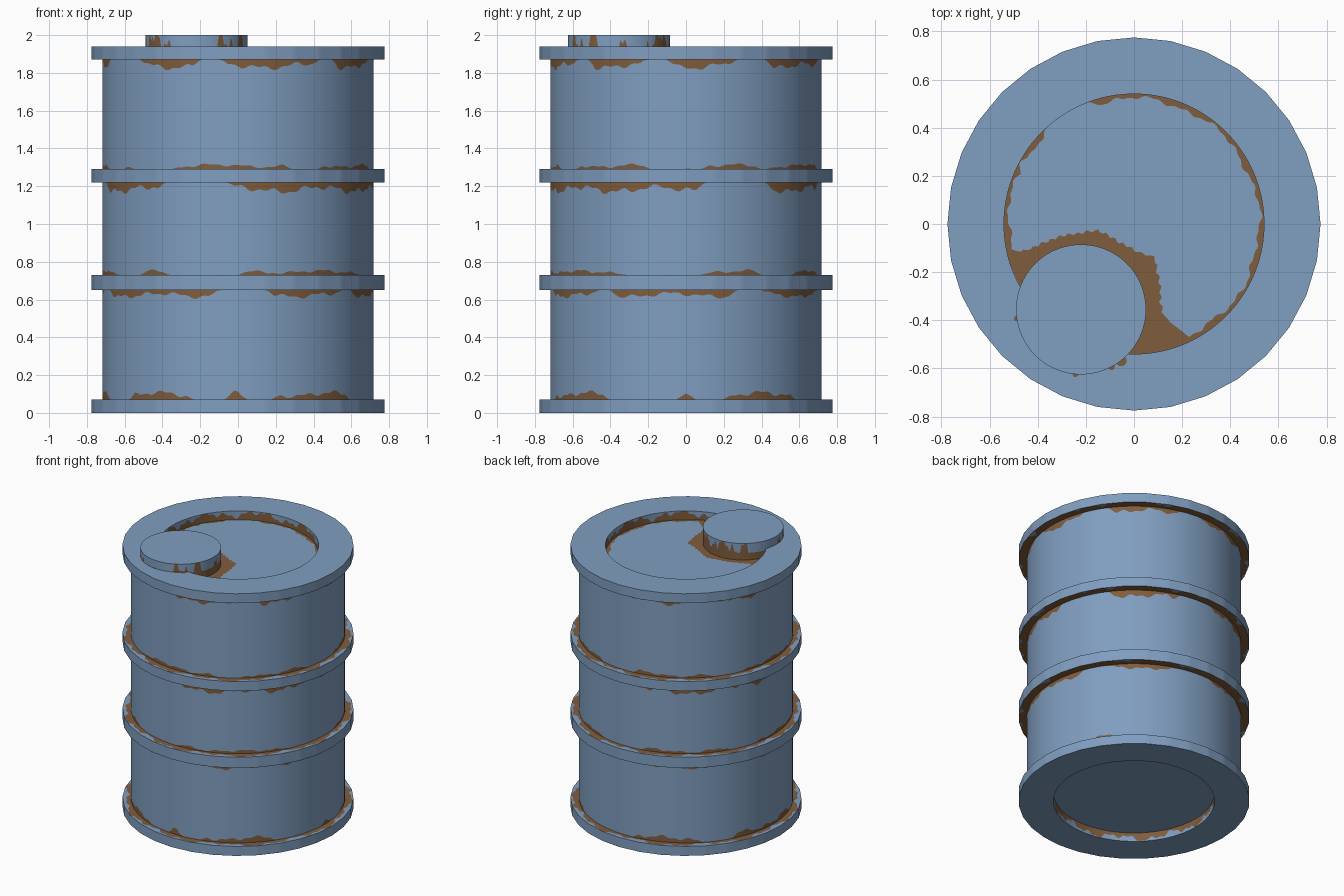
import bpy, bmesh, math

if "Cube" in bpy.data.objects:
    bpy.data.objects.remove(bpy.data.objects["Cube"])

N = 256           # columns around (8 per barrel facet)
SIDES = 32


def material(name, rgb):
    m = bpy.data.materials.new(name)
    m.diffuse_color = (*rgb, 1)
    m.use_nodes = True
    m.node_tree.nodes["Principled BSDF"].inputs["Base Color"].default_value = m.diffuse_color
    return m


BLUE = material("blue_paint", (0.216, 0.342, 0.527))
RUST = material("rust_brown", (0.216, 0.109, 0.045))


def noise(a, seed):
    return (1 + 0.35 * math.sin(9 * a + seed) + 0.3 * math.sin(23 * a + 2.3 * seed)
            + 0.2 * math.sin(53 * a + 3.1 * seed))


def patches(spans, height, seed, base=0.0):
    """Rust height around the barrel: ragged patches over angle spans (degrees, 0 = front)."""
    def f(a):
        for lo, hi in spans:
            d = (math.degrees(a) - lo) % 360
            if d < hi - lo:
                edge = min(1, d / 4, (hi - lo - d) / 4)
                return max(base, height * edge * max(0.3, noise(a, seed)))
        return base
    return f


def ragged(width, seed, bias=0.0):
    return lambda a: max(0, width * (noise(a, seed) + bias))


def none(a):
    return 0.0


def polygon(a):
    s = math.tau / SIDES
    return math.cos(s / 2) / math.cos(a % s - s / 2)


def band(bm, p0, p1, f0=none, f1=none, centre=(0, 0)):
    """Revolved strip from p0 to p1 (r, z, faceted); f0 / f1 give rust width from each end."""
    length = math.hypot(p1[0] - p0[0], p1[1] - p0[1])
    cols, widths = [], []
    for i in range(N):
        a = math.tau * i / N
        t0 = min(1, f0(a) / length)
        t1 = max(t0, 1 - f1(a) / length)
        col = []
        ra, rb = [p[0] * (polygon(a) if p[2] else 1) for p in (p0, p1)]
        for t in (0, t0, t1, 1):
            r = ra + (rb - ra) * t
            z = p0[1] + (p1[1] - p0[1]) * t
            col.append(bm.verts.new((centre[0] + r * math.sin(a), centre[1] - r * math.cos(a), z)))
        cols.append(col)
        widths.append((t0, t1 - t0, 1 - t1))
    for i in range(N):
        j = (i + 1) % N
        for k in range(3):
            if widths[i][k] + widths[j][k] > 1e-4:
                face = bm.faces.new((cols[i][k], cols[j][k], cols[j][k + 1], cols[i][k + 1]))
                face.material_index = 0 if k == 1 else 1


def finish(bm, name):
    bmesh.ops.remove_doubles(bm, verts=bm.verts, dist=1e-5)
    bmesh.ops.recalc_face_normals(bm, faces=bm.faces)
    me = bpy.data.meshes.new(name)
    bm.to_mesh(me)
    bm.free()
    me.materials.append(BLUE)
    me.materials.append(RUST)
    ob = bpy.data.objects.new(name, me)
    bpy.context.collection.objects.link(ob)
    bpy.ops.object.select_all(action='DESELECT')
    ob.select_set(True)
    bpy.context.view_layer.objects.active = ob
    bpy.ops.object.shade_smooth_by_angle(angle=math.radians(30))


R, H, INNER = 0.718, 0.775, 0.54     # wall, hoop and recess radii

# Drum wall: three sections with rust creeping from each hoop
above = [
    patches([(-54, -19), (-6, 4), (14, 56), (86, 94), (106, 144), (185, 225), (240, 290)], 0.028, 1),
    patches([(-46, -30), (0, 64), (96, 124), (140, 165), (190, 240), (255, 300)], 0.017, 2),
    patches([(-57, -50), (-40, -37), (-29, 24), (36, 75), (88, 93), (96, 124), (127, 166),
             (185, 230), (245, 290)], 0.018, 3)]
below = [
    patches([(-71, -8), (12, 50), (56, 112), (124, 165), (185, 230), (245, 280)], 0.026, 4),
    patches([(-76, -32), (-5, 98), (126, 166), (185, 270)], 0.036, 5),
    patches([(-46, -16), (-8, 37), (44, 74), (82, 112), (126, 166), (178, 215), (228, 290)], 0.032, 6)]
bm = bmesh.new()
for (lo, hi), up, down in zip([(0.07, 0.65), (0.73, 1.22), (1.29, 1.87)], above, below):
    band(bm, (R, lo, 0), (R, hi, 0), up, down)
finish(bm, "drum_wall")

# Hoops and end rims: rust on the ledges and in the recess walls
rims = [("bottom_rim", 0, 0.07, INNER), ("lower_hoop", 0.65, 0.73, 0.70),
        ("upper_hoop", 1.22, 1.29, 0.70), ("top_rim", 1.87, 1.94, INNER)]
for n, (name, lo, hi, inner) in enumerate(rims):
    bm = bmesh.new()
    under = n > 0
    over = n < 3
    if under:
        band(bm, (R, lo, 0), (H, lo, 1), ragged(0.06, n + 2, 0.1))
    else:
        band(bm, (inner, lo, 0), (H, lo, 1))
    band(bm, (H, lo, 1), (H, hi, 1))
    if over:
        band(bm, (H, hi, 1), (R, hi, 0), none, ragged(0.036, n + 7))
    else:
        band(bm, (H, hi, 1), (inner, hi, 0))
    if n == 0:
        band(bm, (inner, 0, 0), (inner, 0.065, 0), none, ragged(0.04, 3))
    if n == 3:
        band(bm, (inner, 1.87, 0), (inner, hi, 0), ragged(0.05, 8))
    finish(bm, name)

# Recessed end plates
lid_rust = patches([(-5, 200), (223, 241), (242, 290)], 0.019, 2)
for name, z, rust in (("bottom_plate", 0.065, none), ("lid_plate", 1.875, lid_rust)):
    bm = bmesh.new()
    band(bm, (INNER, z, 0), (0, z, 0), rust)
    finish(bm, name)

# Filler cap
CX, CY, CR = -0.22, -0.355, 0.27
bm = bmesh.new()
side = patches([(-90, -24), (22, 68), (88, 102), (120, 225)], 0.10, 4, 0.06)
band(bm, (CR, 1.87, 0), (CR, 2.0, 0), side, none, (CX, CY))
band(bm, (CR, 2.0, 0), (0, 2.0, 0), centre=(CX, CY))
finish(bm, "filler_cap")

# Rust stain on the lid around the cap, kept inside the recess
keys = [(-46, .3), (-20, .3), (-12, .15), (-5, .075), (5, .06), (28, .085), (35, .105), (45, .065),
        (60, .05), (78, .065), (92, .045), (115, .045), (128, .055), (136, .075), (146, .2), (162, .3)]
bm = bmesh.new()
rows = []
for d in range(-46, 163, 2):
    for (a0, w0), (a1, w1) in zip(keys, keys[1:]):
        if a0 <= d <= a1:
            w = w0 + (w1 - w0) * (d - a0) / (a1 - a0)
    w += 0.006 * math.sin(d * 0.9)
    a = math.radians(d)
    row = []
    for k in range(7):
        r = CR - 0.01 + (w + 0.01) * k / 6
        x, y = CX + r * math.cos(a), CY + r * math.sin(a)
        s = min(1, 0.539 / math.hypot(x, y))
        row.append(bm.verts.new((x * s, y * s, 1.878)))
    rows.append(row)
for p, q in zip(rows, rows[1:]):
    for k in range(6):
        bm.faces.new((p[k], p[k + 1], q[k + 1], q[k])).material_index = 1
finish(bm, "cap_rust_stain")

# Small rust spots on the rim beside the cap
for i, (d, size) in enumerate([(-95, 0.012), (-62, 0.014), (-52, 0.024), (188, 0.012)]):
    bm = bmesh.new()
    bmesh.ops.create_circle(bm, cap_ends=True, segments=9, radius=size)
    a = math.radians(d)
    bmesh.ops.translate(bm, verts=bm.verts, vec=(CX + CR * math.cos(a), CY + CR * math.sin(a), 1.942))
    for f in bm.faces:
        f.material_index = 1
    finish(bm, f"rim_rust_spot_{i + 1}")
